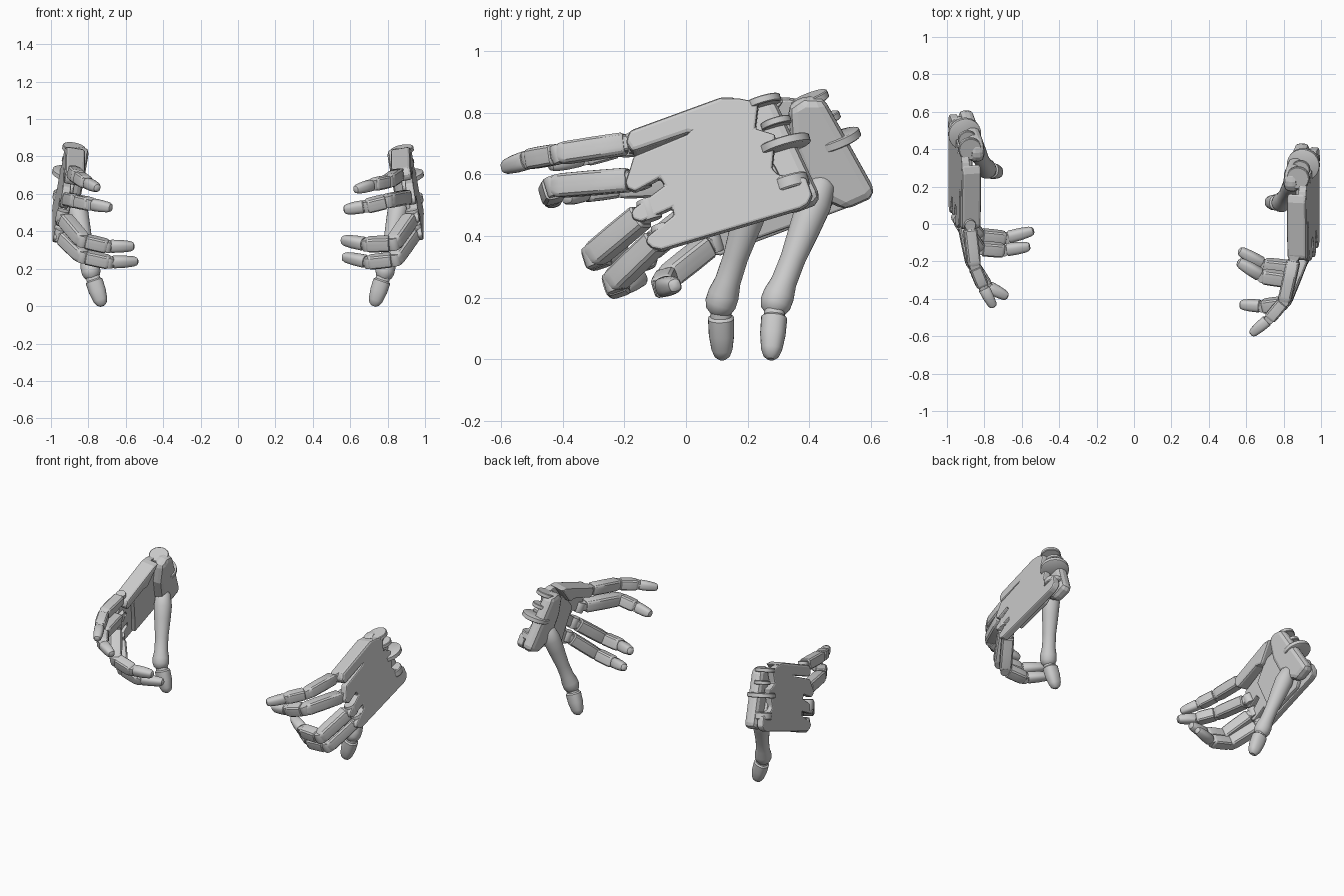
import bpy, bmesh, math
from mathutils import Vector, Matrix

if "Cube" in bpy.data.objects:
    bpy.data.objects.remove(bpy.data.objects["Cube"])

OUT = Vector((0.983, -0.053, 0.17))       # outward normal of the back of the hand
LAT = Vector((-0.18, -0.285, 0.94))       # little finger -> index direction


def finish(bm, name, smooth=None, bevel=0):
    bmesh.ops.recalc_face_normals(bm, faces=bm.faces)
    me = bpy.data.meshes.new(name)
    bm.to_mesh(me)
    bm.free()
    ob = bpy.data.objects.new(name, me)
    bpy.context.collection.objects.link(ob)
    if smooth:
        for p in me.polygons:
            p.use_smooth = True
        me.set_sharp_from_angle(angle=math.radians(smooth))
    if bevel:
        m = ob.modifiers.new("bevel", 'BEVEL')
        m.width, m.segments, m.limit_method = bevel, 2, 'ANGLE'
    return ob


def place(side, y, z, depth=0.0):
    """Point on the slanted hand plane; the left hand is shifted back and pitched a little."""
    p = Vector((0.99 + 0.054 * (y + 0.1) - 0.173 * (z - 0.37), y, z)) - OUT * depth
    if side < 0:
        c = Vector((0, 0.11, 0.6))
        p = Matrix.Rotation(math.radians(4), 3, 'X') @ (p - c) + c + Vector((0, 0.172, 0))
    return Vector((p.x * side, p.y, p.z))


def slab(name, side, prof, d0, d1, bevel):
    bm = bmesh.new()
    a = [bm.verts.new(place(side, y, z, d0)) for y, z in prof]
    b = [bm.verts.new(place(side, y, z, d1)) for y, z in prof]
    bm.faces.new(a)
    bm.faces.new(b[::-1])
    n = len(prof)
    for i in range(n):
        bm.faces.new((a[i], b[i], b[(i + 1) % n], a[(i + 1) % n]))
    return finish(bm, name, bevel=bevel)


def loft(name, a, b, rings, hinge, wide=1.0, power=2.0, n=24, smooth=35):
    """Tube from a to b; rings are (fraction, radius), section is a superellipse."""
    a, b = Vector(a), Vector(b)
    ax = (b - a).normalized()
    s = (hinge - ax * hinge.dot(ax)).normalized()
    u = ax.cross(s)
    bm = bmesh.new()
    loops = []
    for t, r in rings:
        vs = []
        for i in range(n):
            q = 2 * math.pi * (i + .5) / n
            c, d = math.cos(q), math.sin(q)
            k = r / (abs(c) ** power + abs(d) ** power) ** (1 / power)
            vs.append(bm.verts.new(a.lerp(b, t) + s * c * k * wide + u * d * k))
        loops.append(vs)
    for p, q in zip(loops, loops[1:]):
        for i in range(n):
            bm.faces.new((p[i], p[(i + 1) % n], q[(i + 1) % n], q[i]))
    bm.faces.new(loops[0])
    bm.faces.new(loops[-1])
    return finish(bm, name, smooth)


def pin(name, c, axis, r, h):
    side = axis.orthogonal()
    return loft(name, c - axis * h, c + axis * h,
                [(0, r * .93), (.12, r), (.88, r), (1, r * .93)], side, n=28)


# Back plate with three rounded knuckle prongs, index block and wrist heel as (y, z) profiles
PLATE = [(-.17, .66), (.006, .732), (.05, .80), (.11, .848), (.17, .848), (.235, .835), (.225, .75),
         (.29, .73), (.28, .62), (.30, .60), (.39, .59), (.41, .534), (.395, .505), (.37, .49),
         (-.08, .356), (-.11, .362), (-.13, .38), (-.125, .40), (-.04, .468), (-.045, .492),
         (-.145, .447), (-.172, .455), (-.178, .475), (-.17, .49), (-.07, .565), (-.085, .589),
         (-.165, .545), (-.19, .555), (-.197, .575), (-.185, .61)]
BLOCK = [(-.184, .744), (.11, .851), (.16, .853), (.05, .728), (.006, .735), (-.175, .673), (-.197, .705)]
PALM = [(-.04, .65), (.06, .76), (.2, .80), (.33, .55), (.27, .47), (.02, .40), (.0, .50)]
HEEL = [(.17, .835), (.22, .86), (.285, .855), (.435, .535), (.41, .515), (.33, .485), (.22, .55), (.17, .70)]

# Finger joint positions (mirrored to +x), knuckle to tip, then finger radius
FINGERS = {
    1: [("index", .036, [(.86, -.165, .705), (.805, -.41, .667), (.725, -.505, .65), (.625, -.59, .622)]),
        ("middle", .039, [(.91, -.15, .585), (.80, -.425, .562), (.69, -.44, .535), (.565, -.43, .515)]),
        ("ring", .041, [(.935, -.12, .485), (.83, -.30, .335), (.69, -.28, .33), (.555, -.20, .355)]),
        ("little", .039, [(.95, -.075, .405), (.84, -.235, .25), (.70, -.22, .235), (.56, -.14, .265)])],
    -1: [("index", .036, [(.88, 0, .715), (.855, -.22, .69), (.81, -.33, .66), (.75, -.445, .63)]),
         ("middle", .038, [(.91, .02, .57), (.86, -.22, .56), (.79, -.33, .545), (.675, -.39, .525)]),
         ("ring", .039, [(.94, .03, .48), (.83, -.13, .35), (.70, -.14, .32), (.555, -.12, .32)]),
         ("little", .038, [(.95, .085, .38), (.83, -.06, .265), (.69, -.075, .235), (.535, -.035, .24)])]}
THUMB = {1: [(.865, .235, .56), (.785, .112, .18), (.725, .118, .0)],
         -1: [(.865, .43, .54), (.785, .29, .18), (.725, .275, .0)]}

for side, label in ((1, "right"), (-1, "left")):
    hinge = Vector((LAT.x * side, LAT.y, LAT.z)).normalized()
    mir = lambda p: Vector((p[0] * side, p[1], p[2]))

    slab(label + "_back_plate", side, PLATE, 0, .045, .008)
    slab(label + "_index_block", side, BLOCK, 0, .105, .014)
    slab(label + "_palm", side, PALM, .03, .07, .01)
    slab(label + "_wrist_heel", side, HEEL, .05, .13, .03)

    # Wrist hinge discs
    for i, (y, z, r, h) in enumerate([(.245, .842, .062, .013), (.29, .775, .05, .012),
                                      (.315, .703, .088, .015), (.335, .578, .062, .022)]):
        c = place(side, y, z, .05)
        ax = (place(side, y - .0285, z + .094) - place(side, y, z)).normalized()
        pin(f"{label}_wrist_disc_{i}", c, ax, r, h)

    # Fingers: rounded-box links with round hinge pins between them
    for name, r, pts in FINGERS[side]:
        pts = [mir(p) for p in pts]
        for k in range(3):
            a, b = pts[k], pts[k + 1]
            rr = r * (1.0, .94, .86)[k]
            pin(f"{label}_{name}_pin_{k}", a, hinge, rr * .86, rr * .85)
            stub = [(0, rr * .7), (.13, rr * .75)]
            if k < 2:
                ring = [(.13, rr * .86), (.16, rr), (.55, rr * 1.02), (.9, rr), (.98, rr * .92), (1.04, rr * .7)]
                loft(f"{label}_{name}_link_{k}", a, b, stub + ring, hinge, 1.0, 5)
            else:
                ring = [(.13, rr * .9), (.17, rr), (.55, rr * .95), (.85, rr * .8), (.96, rr * .6), (1, rr * .3)]
                loft(f"{label}_{name}_tip", a, b, stub + ring, hinge, 1.0, 2.8)

    # Thumb: waisted long link, ball joint, rounded tip
    a, b, c = [mir(p) for p in THUMB[side]]
    fwd = Vector((0, 1, 0))
    loft(label + "_thumb_link", a, b, [(-.15, .02), (-.08, .045), (.1, .056), (.3, .051), (.6, .041),
         (.8, .042), (.92, .051), (1, .051), (1.06, .042), (1.1, .02)], fwd)
    loft(label + "_thumb_tip", b, c, [(.1, .036), (.22, .038), (.26, .047), (.55, .046), (.82, .038),
         (.94, .028), (1, .012)], fwd, .9, 2.4)
